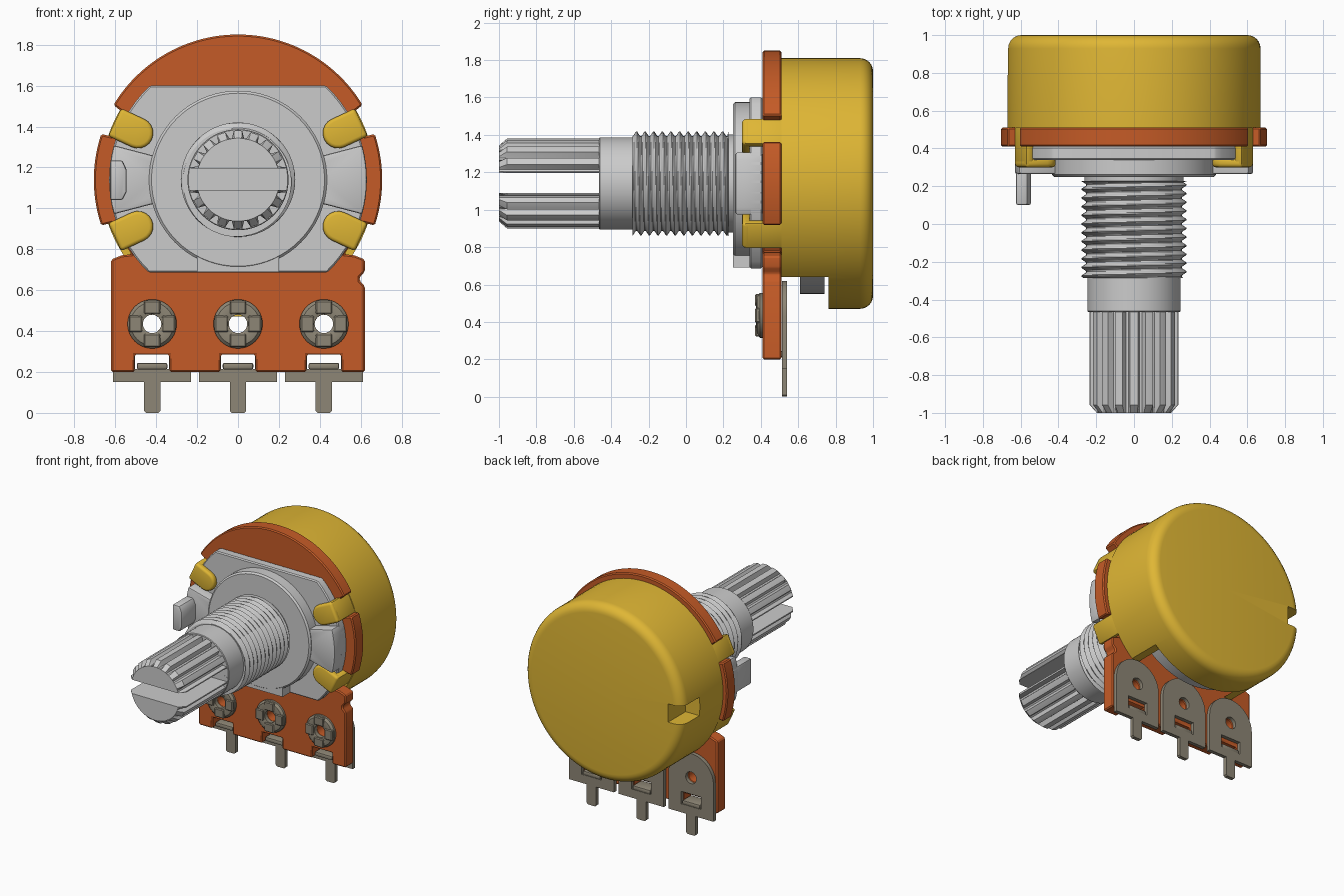
import bpy, bmesh
from math import sin, cos, pi, radians, sqrt

if "Cube" in bpy.data.objects:
    bpy.data.objects.remove(bpy.data.objects["Cube"])

ZC = 1.14  # height of the shaft axis


def material(name, rgb):
    m = bpy.data.materials.new(name)
    m.diffuse_color = (*rgb, 1)
    m.use_nodes = True
    m.node_tree.nodes["Principled BSDF"].inputs["Base Color"].default_value = m.diffuse_color
    return m


ORANGE = material("orange_board", (0.56, 0.105, 0.02))
YELLOW = material("yellow_metal", (0.74, 0.47, 0.035))
TIN = material("dull_tin", (0.27, 0.24, 0.18))


def new_object(name, bm):
    bmesh.ops.remove_doubles(bm, verts=bm.verts, dist=1e-5)
    bmesh.ops.recalc_face_normals(bm, faces=bm.faces)
    me = bpy.data.meshes.new(name)
    bm.to_mesh(me)
    bm.free()
    ob = bpy.data.objects.new(name, me)
    bpy.context.collection.objects.link(ob)
    return ob


def apply(ob, mod):
    bpy.ops.object.select_all(action='DESELECT')
    ob.select_set(True)
    bpy.context.view_layer.objects.active = ob
    bpy.ops.object.modifier_apply(modifier=mod.name)


def cut(ob, cutter):
    mod = ob.modifiers.new("cut", 'BOOLEAN')
    mod.operation, mod.solver, mod.object = 'DIFFERENCE', 'EXACT', cutter
    apply(ob, mod)
    bpy.data.objects.remove(cutter)


def finish(ob, mat=None, bevel=0.0, seg=2):
    if mat:
        ob.data.materials.clear()
        ob.data.materials.append(mat)
    if bevel:
        mod = ob.modifiers.new("bevel", 'BEVEL')
        mod.width, mod.segments, mod.limit_method = bevel, seg, 'ANGLE'
        mod.angle_limit = radians(35)
        apply(ob, mod)
    bpy.ops.object.select_all(action='DESELECT')
    ob.select_set(True)
    bpy.context.view_layer.objects.active = ob
    bpy.ops.object.shade_smooth_by_angle(angle=radians(32))
    return ob


def prism(name, pts, y0, y1):
    """Outline in x, z pushed from y0 to y1."""
    bm = bmesh.new()
    f = bm.faces.new([bm.verts.new((x, y0, z)) for x, z in pts])
    g = bmesh.ops.extrude_face_region(bm, geom=[f])
    for v in g["geom"]:
        if isinstance(v, bmesh.types.BMVert):
            v.co.y = y1
    return new_object(name, bm)


def rect(x0, x1, z0, z1):
    return [(x0, z0), (x1, z0), (x1, z1), (x0, z1)]


def arc(r, a0, a1, n=16, cx=0, cz=ZC):
    t = [radians(a0 + (a1 - a0) * i / n) for i in range(n + 1)]
    return [(cx + r * cos(a), cz + r * sin(a)) for a in t]


def lathe(name, prof, n=64, cx=0, cz=ZC, closed=False, rfun=None, a0=0):
    """Profile of (radius, y) turned round an axis along y."""
    bm = bmesh.new()
    rows = []
    for r, y in prof:
        row = []
        for i in range(n):
            a = a0 + 2 * pi * i / n
            q = rfun(r, y, a, i) if rfun else r
            row.append(bm.verts.new((cx + q * cos(a), y, cz + q * sin(a))))
        rows.append(row)
    for j in range(len(rows) if closed else len(rows) - 1):
        p, q = rows[j], rows[(j + 1) % len(rows)]
        for i in range(n):
            k = (i + 1) % n
            bm.faces.new((p[i], p[k], q[k], q[i]))
    return new_object(name, bm)


# Orange board: right half of the outline, then mirrored, with a nick on the right edge
x_top = arc(0.71, 90, 31, 24)
half = x_top + arc(0.635, 30, 19, 4) + arc(0.705, 18.5, -18.5, 14) + arc(0.635, -19, -35, 5)
half += [(0.57, 0.77), (0.62, 0.75)]
nick = [(0.62, 0.69), (0.595, 0.665), (0.595, 0.645), (0.62, 0.62)]
bottom = [(0.62, 0.2)]
for c in (0.42, 0, -0.42):
    bottom += [(c + 0.085, 0.2), (c + 0.085, 0.285), (c - 0.085, 0.285), (c - 0.085, 0.2)]
bottom += [(-0.62, 0.2)]
left = [(-x, z) for x, z in reversed(half[1:])]
board = prism("board", half + nick + bottom + left, 0.41, 0.51)
for c in (-0.42, 0, 0.42):
    cut(board, lathe("hole", [(0, 0.3), (0.045, 0.3), (0.045, 0.6), (0, 0.6)], 24, c, 0.435))
finish(board, ORANGE, 0.008, 1)

# Yellow can: closed back with rounded rim, hollow front
rim = [(0.60 + 0.07 * cos(t * pi / 12), 0.93 + 0.07 * sin(t * pi / 12)) for t in range(7)]
can = lathe("can", [(0.63, 0.51), (0.67, 0.51)] + rim + [(0, 1.0), (0, 0.76), (0.63, 0.76)],
            96, closed=True)
cut(can, prism("lower_opening", rect(-0.8, 0.8, 0.3, 0.64), 0.4, 0.762))
cut(can, prism("rim_notch", rect(-0.8, -0.55, 1.07, 1.21), 0.79, 1.1))
finish(can, YELLOW)

# Four yellow tabs folded over the front
for sx, sz, name in ((1, 1, "right_upper"), (1, -1, "right_lower"),
                     (-1, 1, "left_upper"), (-1, -1, "left_lower")):
    def place(pts):
        a = radians(25)
        return [(sx * (r * cos(a) - t * sin(a)), ZC + sz * (r * sin(a) + t * cos(a)))
                for r, t in pts]
    w = 0.075
    end = [(r, t) for r, t in arc(w, 90, 270, 10, 0.54, 0)]
    finish(prism("tab_front_" + name, place([(0.665, -w), (0.665, w)] + end), 0.30, 0.35),
           YELLOW, 0.018, 3)
    finish(prism("tab_side_" + name, place([(0.62, -w), (0.665, -w), (0.665, w), (0.62, w)]),
                 0.31, 0.56), YELLOW, 0.012, 2)

# Grey rotor seen through the opening under the can
finish(lathe("rotor", [(0, 0.61), (0.59, 0.61), (0.59, 0.74), (0, 0.74)], 64))

# Grey mounting plate with raised disc, foot and side arms
edge = radians(47)
plate = arc(0.63, 47, -46, 20) + arc(0.63, 226, 133, 20)
finish(prism("mounting_plate", plate, 0.34, 0.41), None, 0.008, 1)
finish(lathe("raised_disc", [(0, 0.35), (0.435, 0.35), (0.435, 0.262), (0.423, 0.25), (0, 0.25)], 72))
finish(prism("disc_foot", rect(-0.2, 0.2, 0.69, 0.85), 0.252, 0.35))
for s, name in ((0, "right"), (180, "left")):
    arm = arc(0.40, s - 16, s + 16, 6) + arc(0.63, s + 15.5, s - 15.5, 8)
    finish(prism("side_arm_" + name, arm, 0.265, 0.41), None, 0.01, 2)
pin = [(-0.625, 1.04), (-0.565, 1.04), (-0.545, 1.08), (-0.545, 1.19), (-0.565, 1.235), (-0.625, 1.235)]
finish(prism("locating_pin", pin, 0.10, 0.35), None, 0.012, 2)

# Threaded bushing with a right-hand helical thread
PITCH = 0.046


def thread(r, y, a, i):
    if r < 0.27 or y > 0.225:
        return r
    ph = (y / PITCH + a / (2 * pi)) % 1
    ridge = min(1, max(0, 2.6 * (0.5 - abs(ph - 0.5)) - 0.2))
    return 0.253 + 0.027 * ridge


rows = [(0.28, -0.285 + i * PITCH / 8) for i in range(90)]
bush = [(0.23, -0.285)] + rows + [(0.262, 0.228), (0.262, 0.26)]
finish(lathe("threaded_bushing", bush, 56, rfun=thread))

# Shaft: plain collar and slotted, splined end
finish(lathe("shaft_collar", [(0, -0.465), (0.243, -0.465), (0.247, -0.46), (0.247, -0.27), (0, -0.27)], 64))


def spline(r, y, a, i):
    return min(r, 0.24 if i % 6 < 4 else 0.205)


shaft = lathe("splined_shaft", [(0, -1), (0.203, -1), (0.24, -0.957), (0.24, -0.45), (0, -0.45)],
              108, rfun=spline, a0=-1.5 * 2 * pi / 108 + pi / 18)
cut(shaft, prism("slot", rect(-0.5, 0.5, 1.09, 1.195), -1.1, -0.466))
finish(shaft)

# Three terminals with rivets
for c, name in ((-0.42, "left"), (0, "middle"), (0.42, "right")):
    out = [(c - 0.04, 0.15), (c - 0.04, 0.01), (c - 0.03, 0), (c + 0.03, 0), (c + 0.04, 0.01),
           (c + 0.04, 0.15), (c + 0.19, 0.15)] + arc(0.19, 0, 180, 20, c, 0.43) + [(c - 0.19, 0.15)]
    term = prism("terminal_" + name, out, 0.512, 0.54)
    cut(term, prism("window", rect(c - 0.083, c + 0.083, 0.215, 0.31), 0.4, 0.6))
    cut(term, lathe("hole", [(0, 0.3), (0.045, 0.3), (0.045, 0.6), (0, 0.6)], 24, c, 0.435))
    finish(term, TIN)
    # Lug bent forward out of the window
    finish(prism("terminal_lug_" + name, rect(c - 0.075, c + 0.075, 0.212, 0.245), 0.43, 0.54),
           TIN, 0.01, 2)
    # Domed rivet ring with four flat bars
    ring = [(0.045, 0.415), (0.12, 0.415), (0.12, 0.395), (0.105, 0.38), (0.075, 0.375), (0.045, 0.385)]
    finish(lathe("rivet_" + name, ring, 40, c, 0.435, closed=True), TIN)
    for k in range(4):
        ca, sa = cos(k * pi / 2), sin(k * pi / 2)
        bar = [(c + u * ca - v * sa, 0.435 + u * sa + v * ca)
               for u, v in ((0.048, -0.04), (0.114, -0.04), (0.114, 0.04), (0.048, 0.04))]
        finish(prism(f"rivet_bar_{name}_{k + 1}", bar, 0.37, 0.41), TIN, 0.006, 1)
